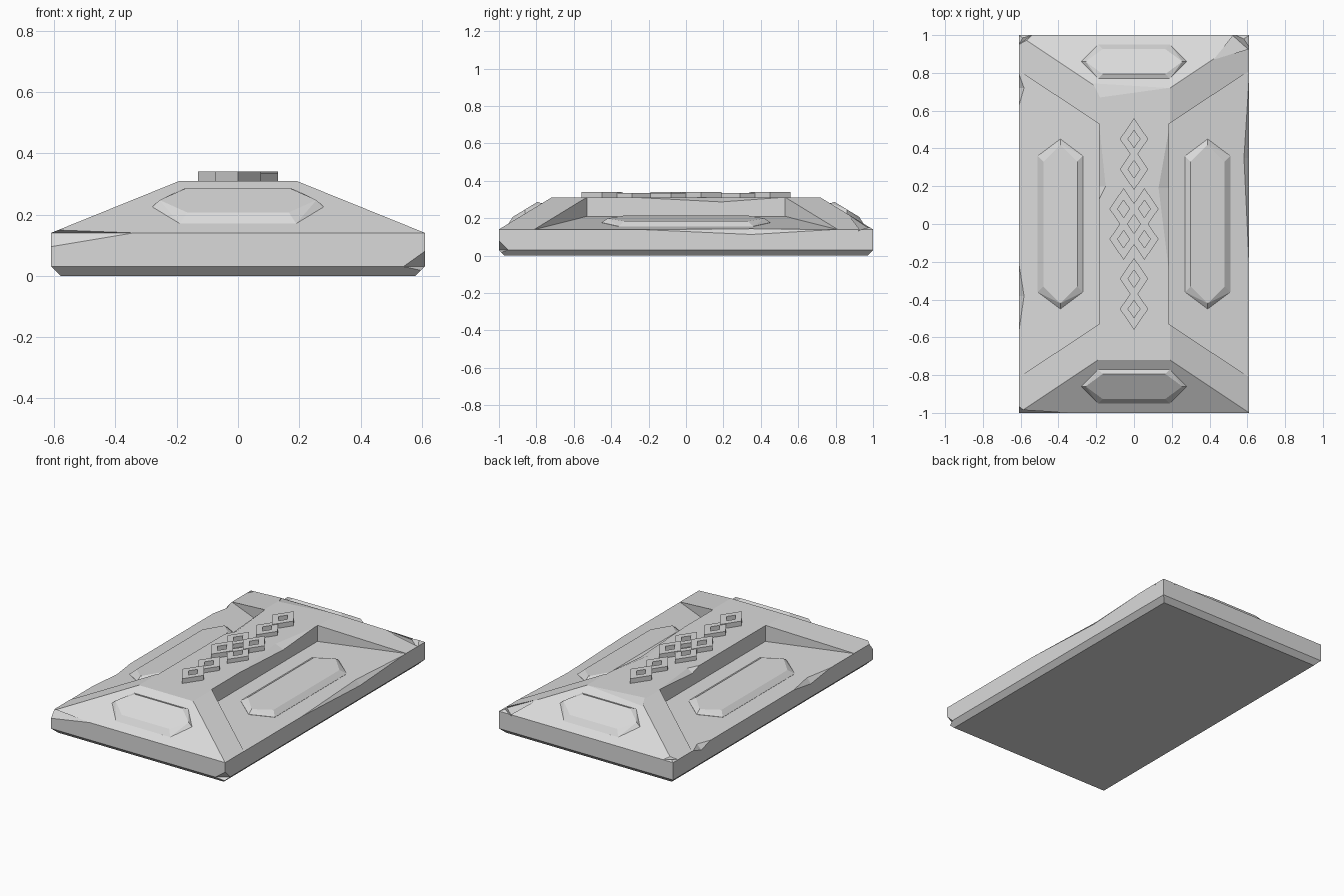
import bpy, bmesh

cube = bpy.data.objects.get("Cube")
if cube:
    bpy.data.objects.remove(cube, do_unlink=True)

stone = bpy.data.materials.new("grey_stone")
stone.use_nodes = True
COLOUR = (0.7, 0.7, 0.7, 1)
stone.diffuse_color = COLOUR
for node in stone.node_tree.nodes:
    if node.type == 'BSDF_PRINCIPLED':
        node.inputs["Base Color"].default_value = COLOUR


def add_object(name, bm):
    bmesh.ops.recalc_face_normals(bm, faces=bm.faces[:])
    mesh = bpy.data.meshes.new(name)
    bm.to_mesh(mesh)
    bm.free()
    mesh.materials.append(stone)
    obj = bpy.data.objects.new(name, mesh)
    bpy.context.scene.collection.objects.link(obj)
    return obj


def hull(name, points):
    """Convex solid around the points, with flat faces merged."""
    bm = bmesh.new()
    for p in points:
        bm.verts.new(p)
    res = bmesh.ops.convex_hull(bm, input=bm.verts[:])
    spare = [v for v in set(res["geom_interior"] + res["geom_unused"])
             if isinstance(v, bmesh.types.BMVert)]
    if spare:
        bmesh.ops.delete(bm, geom=spare, context='VERTS')
    bmesh.ops.dissolve_limit(bm, angle_limit=0.01, verts=bm.verts[:], edges=bm.edges[:])
    return add_object(name, bm)


def cut(target, points):
    """Carve a convex solid out of the target and drop the cutter."""
    cutter = hull("cutter", points)
    cutter.hide_render = True
    mod = target.modifiers.new("cut", 'BOOLEAN')
    mod.operation = 'DIFFERENCE'
    mod.solver = 'EXACT'
    mod.object = cutter
    bpy.context.view_layer.objects.active = target
    bpy.ops.object.modifier_apply(modifier=mod.name)
    bpy.data.objects.remove(cutter, do_unlink=True)


def corners(x, y, z):
    return [(sx * x, sy * y, z) for sx in (-1, 1) for sy in (-1, 1)]


# Slab with chamfered foot, upright rim and hipped top
slab = hull("slab", corners(.58, .97, 0) + corners(.61, 1, .03)
            + corners(.61, 1, .14) + corners(.19, .72, .31))

# Flared recess along each long side
for s in (-1, 1):
    cut(slab, [(s * x, e * y, z) for e in (-1, 1)
               for x, y, low in ((.185, .53, .21), (.82, .95, .104))
               for z in (low, .5)])

# Worn corners: three points on the surface, then one outside
for chip in (
    [(-.34, -1, .14), (-.61, -1, .095), (-.61, -.965, .14), (-.66, -1.03, .18)],
    [(.54, -1, .03), (.61, -1, .08), (.61, -.95, .03), (.66, -1.05, -.03)],
    [(.42, .87, .218), (.52, 1, .13), (.61, .92, .13), (.66, 1.05, .24)],
    [(-.57, .97, .158), (-.54, 1, .14), (-.61, .95, .14), (-.66, 1.05, .2)],
    [(.18, .72, .31), (-.18, .67, .31), (-.22, .745, .293), (-.2, .74, .36)],
):
    cut(slab, chip)

# Worn long edges: two ends, low point, inner point, outside point
for s, start, end, mid, inner in ((1, -.25, .8, .35, .58), (-1, -.58, -.2, -.38, .58),
                                  (-1, .62, .8, .72, .58)):
    cut(slab, [(s * .61, start, .14), (s * .61, end, .14), (s * .61, mid, .113),
               (s * inner, mid, .146), (s * .66, mid, .18)])
for s, start, end, mid, inner in ((1, -.25, .5, .19, .13), (-1, .13, .53, .2, .15)):
    cut(slab, [(s * .185, start, .31), (s * .185, end, .31), (s * .185, mid, .287),
               (s * inner, mid, .31), (s * .23, mid, .36)])


# Raised hexagonal panels following the slope beneath them
def hexagon(along, across, point):
    return [(along, 0), (along - point, across), (point - along, across),
            (-along, 0), (point - along, -across), (along - point, -across)]


def panel(name, place, along, across, point, inset):
    pts = []
    for a, b in hexagon(along, across, point):
        pts += [place(a, b, -.02), place(a, b, 0)]
    pts += [place(a, b, .022) for a, b in hexagon(along - inset, across - inset, point)]
    hull(name, pts)


for s, side, end in ((1, "left", "back"), (-1, "right", "front")):
    panel(side + "_panel", lambda a, b, h: (s * (.39 + b), a, .177 - b * .167 + h),
          .45, .12, .09, .03)
    panel(end + "_panel", lambda a, b, h: (a, s * (.86 + b), .225 - b * .607 + h),
          .28, .09, .09, .024)


# Interlaced knot of diamond rings on the ridge
def diamond_ring(name, x, y, top):
    bm = bmesh.new()
    loops = []
    for size, z in ((1, .3), (1, top), (.42, top), (.42, .3)):
        w, l = .075 * size, .11 * size
        loops.append([bm.verts.new((x + dx * w, y + dy * l, z))
                      for dx, dy in ((1, 0), (0, 1), (-1, 0), (0, -1))])
    for i in range(4):
        for j in range(4):
            a, b = loops[i], loops[(i + 1) % 4]
            k = (j + 1) % 4
            bm.faces.new((a[j], a[k], b[k], b[j]))
    add_object(name, bm)


for s, end in ((1, "back"), (-1, "front")):
    diamond_ring(end + "_outer_knot", 0, s * .45, .34)
    diamond_ring(end + "_inner_knot", 0, s * .29, .336)
    for t, side in ((1, "left"), (-1, "right")):
        diamond_ring(f"{end}_{side}_knot", t * .055, s * .08, .34 if s * t > 0 else .336)
